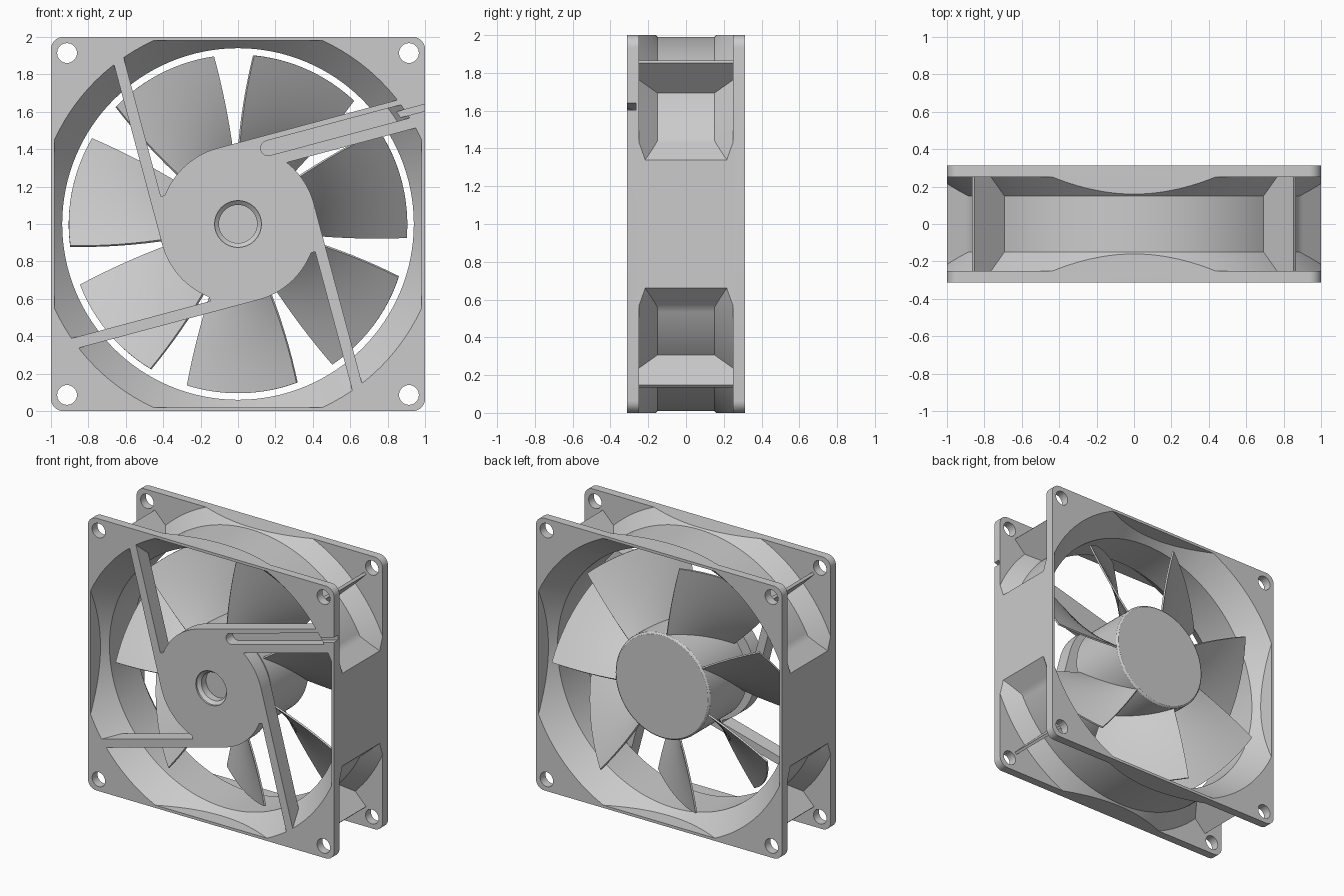
import bpy, bmesh
from math import sin, cos, pi, radians

if "Cube" in bpy.data.objects:
    bpy.data.objects.remove(bpy.data.objects["Cube"])

HALF = 0.3125  # half of the depth


def mesh_object(name, bm):
    bmesh.ops.recalc_face_normals(bm, faces=bm.faces)
    me = bpy.data.meshes.new(name)
    bm.to_mesh(me)
    bm.free()
    ob = bpy.data.objects.new(name, me)
    bpy.context.collection.objects.link(ob)
    return ob


def loft(name, rings):
    """Closed solid through rings of points; z is measured from the axis at z = 1."""
    bm = bmesh.new()
    vs = [[bm.verts.new((x, y, z + 1)) for x, y, z in ring] for ring in rings]
    n = len(vs[0])
    for a, b in zip(vs, vs[1:]):
        for i in range(n):
            j = (i + 1) % n
            bm.faces.new((a[i], a[j], b[j], b[i]))
    bm.faces.new(vs[0])
    bm.faces.new(vs[-1])
    return mesh_object(name, bm)


def prism(name, pts, y0, y1):
    return loft(name, [[(x, y, z) for x, z in pts] for y in (y0, y1)])


def lathe(name, profile, n=96, cx=0, cz=0):
    return loft(name, [[(cx + r * cos(2 * pi * i / n), y, cz + r * sin(2 * pi * i / n))
                        for i in range(n)] for r, y in profile])


def square(s):
    return [(-s, -s), (s, -s), (s, s), (-s, s)]


def boolean(a, b, op):
    m = a.modifiers.new("bool", 'BOOLEAN')
    m.operation, m.object, m.solver = op, b, 'EXACT'
    bpy.context.view_layer.objects.active = a
    bpy.ops.object.modifier_apply(modifier=m.name)
    bpy.data.objects.remove(b, do_unlink=True)


def smooth(ob, angle=28):
    bpy.ops.object.select_all(action='DESELECT')
    ob.select_set(True)
    bpy.context.view_layer.objects.active = ob
    bpy.ops.object.shade_smooth_by_angle(angle=radians(angle))


def tangent_bar(k, d0, d1, t0, t1):
    """Rectangle at distance d0..d1 from the axis, running t0..t1 along the tangent."""
    a = radians(195 + 90 * k)
    n, d = (cos(a), sin(a)), (sin(a), -cos(a))
    return [(n[0] * e + d[0] * t, n[1] * e + d[1] * t)
            for e, t in ((d0, t0), (d1, t0), (d1, t1), (d0, t1))]


# Frame: flared ring, two flanges, side blocks and corner ribs
frame = lathe("frame", [(1.125, -0.285), (0.99, -0.15), (0.99, 0.15), (1.125, 0.285)], 128)
for y0, y1 in ((-0.4, -0.25), (0.25, 0.4)):
    boolean(frame, prism("flange", square(1.15), y0, y1), 'UNION')
for s in (-1, 1):
    block = [(s * x, z) for x, z in ((0.85, -0.475), (1, -0.34), (1.2, -0.34),
                                     (1.2, 0.34), (1, 0.34), (0.85, 0.475))]
    boolean(frame, prism("block", block, -0.29, 0.29), 'UNION')
for k in range(4):
    a = pi / 4 + k * pi / 2
    rib = [(r * cos(a) - w * sin(a), r * sin(a) + w * cos(a))
           for r, w in ((0.965, -0.01), (1.215, -0.01), (1.215, 0.01), (0.965, 0.01))]
    boolean(frame, prism("rib", rib, -0.27, 0.27), 'UNION')

# Trim to the rounded square outline
outline = []
for k in range(4):
    c = pi / 4 + k * pi / 2
    sx, sz = (1 if cos(c) > 0 else -1), (1 if sin(c) > 0 else -1)
    for i in range(9):
        a = k * pi / 2 + i * pi / 16
        outline.append((sx * 0.935 + 0.065 * cos(a), sz * 0.935 + 0.065 * sin(a)))
boolean(frame, prism("outline", outline, -HALF, HALF), 'INTERSECT')

# Air duct, screw holes and cable notch
flare = [(1.112, -0.35), (0.94, -0.15), (0.94, 0.15), (1.112, 0.35)]
duct = lathe("duct", flare, 128)
boolean(duct, prism("duct_limit", square(0.98), -0.5, 0.5), 'INTERSECT')
boolean(frame, duct, 'DIFFERENCE')
for x in (-0.914, 0.914):
    for z in (-0.914, 0.914):
        boolean(frame, lathe("screw_hole", [(0.053, -0.5), (0.053, 0.5)], 32, x, z), 'DIFFERENCE')
boolean(frame, prism("notch", tangent_bar(3, 0.325, 0.36, 0.85, 1.4), -0.5, -0.265), 'DIFFERENCE')
smooth(frame)

# Motor mount: front disc with tangential struts
BACK = -0.205
mount = lathe("motor_mount", [(0.42, -HALF), (0.42, BACK)])
for k in range(4):
    boolean(mount, prism("strut", tangent_bar(k, 0.36, 0.4199, 0, 1.2), -HALF, BACK), 'UNION')
    if k < 3:
        boolean(mount, prism("fillet", tangent_bar(k, 0.3, 0.37, 0.1, 0.25), -HALF, BACK), 'UNION')
# Cable channel beside the upper right strut
boolean(mount, prism("channel", tangent_bar(3, 0.25, 0.37, 0.2, 1.2), -HALF, BACK), 'UNION')
groove = tangent_bar(3, 0.31, 0.39, 0.26, 1.4)
groove += [groove[0]]
a = radians(105)  # round inner end of the groove
groove = groove[1:4] + [(0.35 * cos(a) + 0.26 * sin(a) + 0.04 * cos(a + pi - pi * i / 8),
                         0.35 * sin(a) - 0.26 * cos(a) + 0.04 * sin(a + pi - pi * i / 8))
                        for i in range(8)]
boolean(mount, prism("groove", groove, -0.5, -0.235), 'DIFFERENCE')
boolean(mount, lathe("bearing", [(0.125, -0.4), (0.125, -0.3), (0.102, -0.28), (0.102, -0.225)], 48),
        'DIFFERENCE')
boolean(mount, lathe("mount_limit", [(r + 0.008, y) for r, y in flare], 128), 'INTERSECT')
smooth(mount)

# Bearing post joining mount and rotor
smooth(lathe("bearing_post", [(0.2, -0.21), (0.2, -0.1)], 48))

# Rotor hub
smooth(lathe("rotor_hub", [(0.385, -0.16), (0.385, 0.265), (0.38, 0.273), (0.372, 0.278)]))

# Seven twisted blades
NU, NS = 12, 8
for b in range(7):
    bm = bmesh.new()
    grid = []
    for i in range(NS + 1):
        s = i / NS
        r = 0.375 + 0.53 * s
        a0, a1 = 46.9 - 4 * (1 - s), 84.7 + 5 * (1 - s)
        row = []
        for j in range(NU + 1):
            u = j / NU
            a = radians(a0 + (a1 - a0) * u + b * 360 / 7)
            row.append(bm.verts.new((r * cos(a), 0.265 - 0.4 * u, 1 + r * sin(a))))
        grid.append(row)
    for p, q in zip(grid, grid[1:]):
        for j in range(NU):
            bm.faces.new((p[j], p[j + 1], q[j + 1], q[j]))
    blade = mesh_object("blade_%d" % (b + 1), bm)
    m = blade.modifiers.new("thickness", 'SOLIDIFY')
    m.thickness, m.offset = 0.012, 0
    bpy.context.view_layer.objects.active = blade
    bpy.ops.object.modifier_apply(modifier=m.name)
    smooth(blade)
